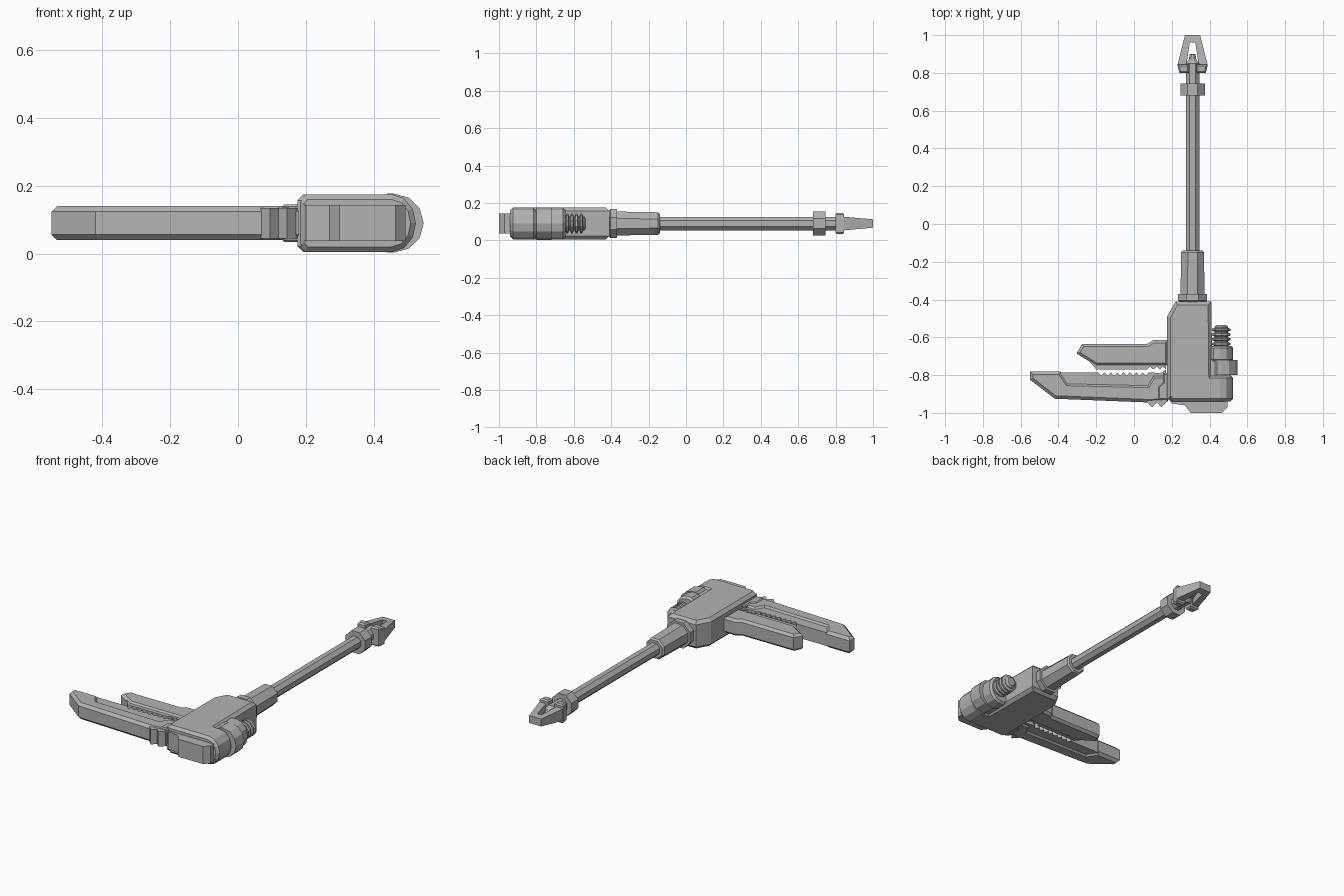
import bpy, bmesh, math

cube = bpy.data.objects.get("Cube")
if cube:
    bpy.data.objects.remove(cube, do_unlink=True)

grey = bpy.data.materials.new("plain grey")
grey.use_nodes = True
colour = (.45, .45, .45, 1)
grey.diffuse_color = colour
grey.node_tree.nodes["Principled BSDF"].inputs["Base Color"].default_value = colour

MID = .09      # height of the centre plane
AXIS = .31     # x of the long shaft


def finish(name, bm):
    bmesh.ops.recalc_face_normals(bm, faces=bm.faces[:])
    mesh = bpy.data.meshes.new(name)
    bm.to_mesh(mesh)
    bm.free()
    mesh.materials.append(grey)
    obj = bpy.data.objects.new(name, mesh)
    bpy.context.collection.objects.link(obj)
    return obj


def prism(name, outline, low, high, chamfer=0, along_y=False):
    """Extrude an outline along z (or y) and chamfer the rims of both caps."""
    bm = bmesh.new()

    def place(a, b, t):
        return (a, t, b) if along_y else (a, b, t)

    bottom = [bm.verts.new(place(a, b, low)) for a, b in outline]
    top = [bm.verts.new(place(a, b, high)) for a, b in outline]
    caps = [bm.faces.new(bottom), bm.faces.new(top)]
    for i in range(len(outline)):
        bm.faces.new((bottom[i - 1], bottom[i], top[i], top[i - 1]))
    bmesh.ops.recalc_face_normals(bm, faces=bm.faces[:])
    if chamfer:
        rims = [e for cap in caps for e in cap.edges]
        bmesh.ops.bevel(bm, geom=rims, offset=chamfer, segments=1,
                        affect='EDGES', clamp_overlap=True)
    return finish(name, bm)


def slab(name, outline, half, chamfer=0):
    return prism(name, outline, MID - half, MID + half, chamfer)


def turned(name, profile, x=AXIS, sides=8):
    """Faceted solid around the y direction from (y, flat radius) pairs."""
    bm = bmesh.new()
    rings = []
    for y, r in profile:
        r /= math.cos(math.pi / sides)
        angles = [math.tau * (i + .5) / sides for i in range(sides)]
        rings.append([bm.verts.new((x + r * math.cos(a), y, MID + r * math.sin(a)))
                      for a in angles])
    for near, far in zip(rings, rings[1:]):
        for i in range(sides):
            bm.faces.new((near[i - 1], near[i], far[i], far[i - 1]))
    bm.faces.new(rings[0])
    bm.faces.new(rings[-1])
    return finish(name, bm)


def teeth(start, end, base, tip, count):
    """Zigzag edge points from start to end."""
    step = (end - start) / (2 * count)
    return [(start + step * i, tip if i % 2 else base) for i in range(2 * count + 1)]


# Body housing
slab("body", [(.175, -.93), (.175, -.49), (.22, -.41), (.41, -.41), (.415, -.93)],
     .085, .018)

# Rounded side housing, with its band and end cap
arc = [math.radians(a) for a in range(-90, 91, 30)]


def rounded(left, centre, rx, rz):
    curve = [(centre + rx * math.cos(a), MID + rz * math.sin(a)) for a in arc]
    return curve + [(left, MID + rz), (left - .02, MID + rz - .02),
                    (left - .02, MID - rz + .02), (left, MID - rz)]


prism("side_housing_front", rounded(.2, .455, .07, .085), -.94, -.8, .015, True)
prism("side_housing_core", rounded(.4, .455, .05, .075), -.81, -.71, 0, True)
prism("side_housing_back", rounded(.42, .455, .07, .085), -.73, -.645, .012, True)
prism("side_band", rounded(.44, .46, .088, .087), -.8, -.72, 0, True)
slab("front_cap", [(.19, -.93), (.2, -.95), (.27, -.96), (.3, -1), (.465, -1),
                   (.495, -.97), (.495, -.93)], .053)

# Ribbed side screw
profile = [(-.66, .036)]
for i in range(4):
    y = -.645 + i * .025
    profile += [(y, .036), (y + .005, .05), (y + .015, .05), (y + .02, .036)]
profile += [(-.545, .036), (-.535, .025)]
turned("side_screw", profile, .462, 10)

# Front jaw with stepped toothed grip
slab("front_jaw", [(-.55, -.78), (-.39, -.78), (-.35, -.84), (.07, -.85), (.1, -.8),
                   (.18, -.8), (.18, -.94), (.08, -.945), (-.42, -.925), (-.55, -.825)],
     .05, .016)
slab("front_jaw_grip", [(-.4, -.87), (-.4, -.785)]
     + teeth(-.19, .08, -.785, -.803, 8) + [(.14, -.79), (.17, -.77), (.17, -.87)], .04)
slab("front_jaw_hinge", [(.13, -.93), (.13, -.86), (.155, -.84), (.155, -.79),
                         (.19, -.79), (.19, -.93)], .055, .006)
slab("front_jaw_notches", [(.06, -.92)] + teeth(.07, .17, -.945, -.97, 2)
     + [(.18, -.92)], .045)

# Back jaw
slab("back_jaw", [(-.275, -.635), (.07, -.635), (.1, -.615), (.18, -.615),
                  (.18, -.75), (-.2, -.75), (-.305, -.685)], .05, .014)
slab("back_jaw_grip", [(-.25, -.71), (-.2, -.77)]
     + teeth(.07, .17, -.77, -.755, 3) + [(.17, -.71)], .04)

# Shaft: collar, sleeve, rod and rings
turned("shaft_collar", [(-.42, .06), (-.405, .077), (-.37, .077)])
turned("shaft_sleeve", [(-.37, .064), (-.15, .06), (-.14, .052)])
turned("shaft_rod", [(-.15, .036), (.81, .036)])
turned("shaft_ring", [(.68, .065), (.745, .065)])
turned("shaft_tip", [(.8, .036), (.85, .036), (.87, .02), (.9, .015)])

# Forked end, mirrored and tapering in height
for side, label in ((-1, "right"), (1, "left")):
    arm = [(.08, .84), (.07, .8), (.055, .8), (.03, .86), (.015, .96),
           (0, .96), (0, 1), (.04, 1)]
    fork = slab("fork_arm_" + label, [(AXIS + side * x, y) for x, y in arm], .04)
    for v in fork.data.vertices:
        v.co.z = MID + (v.co.z - MID) * (1 - 2.2 * (v.co.y - .8))
    slab("fork_root_" + label, [(AXIS + side * x, y) for x, y in
                                ((.02, .8), (.07, .8), (.08, .845), (.02, .845))],
         .057, .008)
